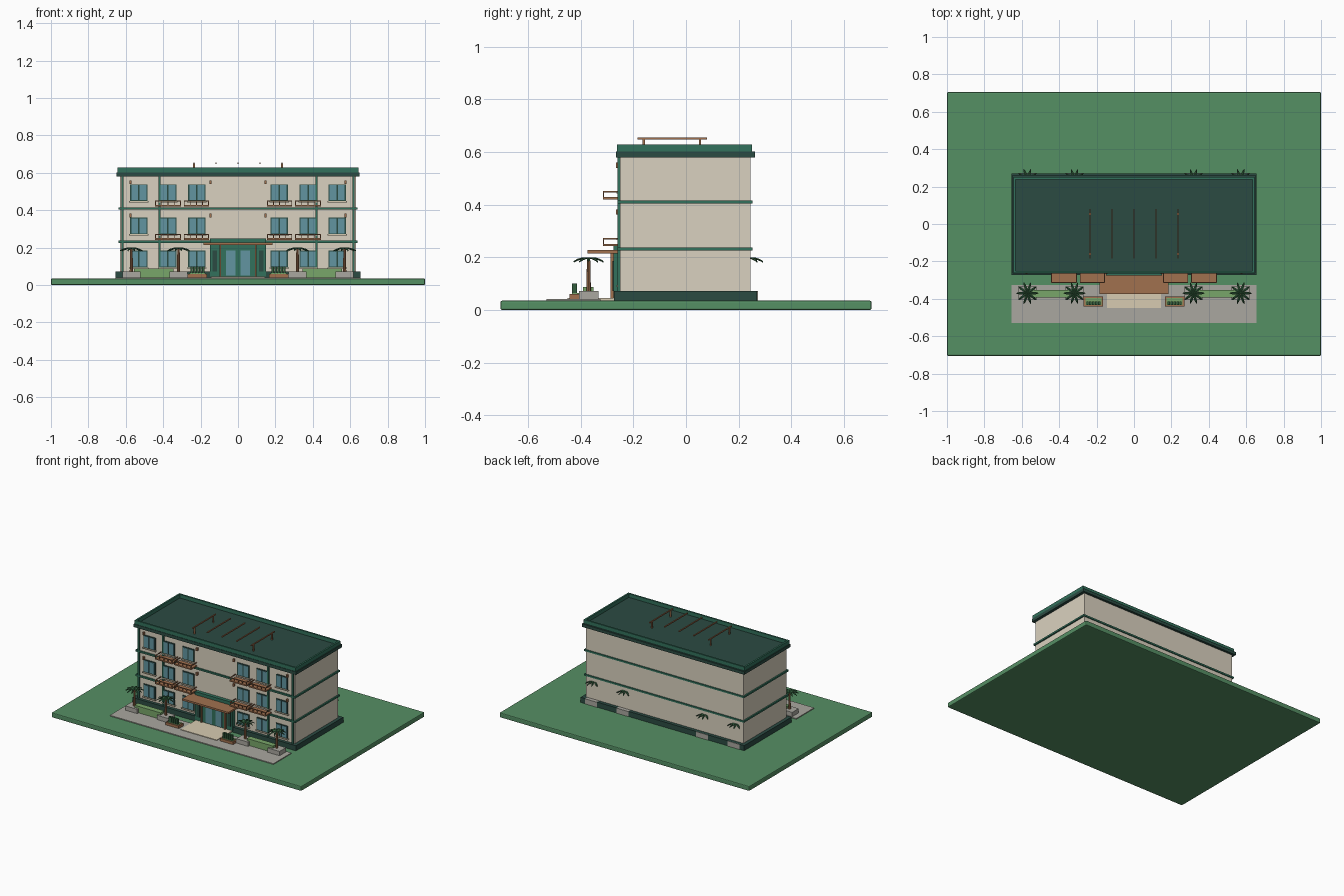
import bpy, bmesh, math
from mathutils import Matrix, Vector

cube = bpy.data.objects.get("Cube")
if cube:
    bpy.data.objects.remove(cube, do_unlink=True)


def srgb(r, g, b):
    return tuple((c / 255) ** 2.2 for c in (r, g, b)) + (1.0,)


def material(name, *rgb):
    m = bpy.data.materials.new(name)
    m.use_nodes = True
    m.diffuse_color = srgb(*rgb)
    m.node_tree.nodes["Principled BSDF"].inputs["Base Color"].default_value = srgb(*rgb)
    return m


LAWN = material("lawn green", 86, 142, 100)
DARK = material("dark green", 47, 76, 68)
TEAL = material("trim green", 54, 112, 92)
WALL = material("cream wall", 217, 208, 190)
WOOD = material("warm wood", 160, 112, 80)
GLASS = material("blue glass", 98, 148, 160)
STONE = material("grey paving", 168, 166, 158)
HEDGE = material("hedge green", 120, 165, 105)
PALE = material("pale step", 214, 202, 176)
LEAF = material("leaf green", 52, 92, 62)


def finish(name, bm, mat):
    me = bpy.data.meshes.new(name)
    bm.to_mesh(me)
    bm.free()
    me.materials.append(mat)
    ob = bpy.data.objects.new(name, me)
    bpy.context.collection.objects.link(ob)
    return ob


def box(name, x, y, z, mat, bevel=0):
    """Box from (low, high) ranges on each axis."""
    bm = bmesh.new()
    size = [r[1] - r[0] for r in (x, y, z)]
    mid = Vector([sum(r) / 2 for r in (x, y, z)])
    bmesh.ops.create_cube(bm, size=1, matrix=Matrix.Translation(mid) @ Matrix.Diagonal((*size, 1)))
    ob = finish(name, bm, mat)
    if bevel:
        mod = ob.modifiers.new("soft edge", "BEVEL")
        mod.width, mod.segments = bevel, 2
    return ob


def pair(name, x, y, z, mat):
    """Same box on the left and right sides."""
    box("left_" + name, x, y, z, mat)
    box("right_" + name, (-x[1], -x[0]), y, z, mat)


def around(c, w):
    return (c - w / 2, c + w / 2)


# Ground, paving and entrance step
box("lawn", (-1, 1), (-.705, .705), (0, .035), LAWN, .006)
box("paving", (-.655, .655), (-.53, -.325), (.03, .041), STONE)
box("entrance_step", (-.145, .145), (-.45, -.27), (.03, .045), PALE)

# Building body, plinth, floor bands and roof
FRONT = -.25
box("plinth", (-.655, .655), (-.273, .27), (.03, .072), DARK)
box("walls", (-.63, .63), (FRONT, .245), (.05, .59), WALL)
for z in (.232, .41):
    box("floor_band", (-.64, .64), (-.26, .252), around(z, .012), TEAL)
box("roof_slab", (-.65, .65), (-.265, .262), (.58, .602), DARK)
for y in ((-.262, -.25), (.238, .25)):
    box("long_parapet", (-.645, .645), y, (.6, .629), TEAL)
pair("parapet", (.633, .645), (-.262, .25), (.6, .629), TEAL)
for x in (.42, .617):
    pair("pilaster", around(x, .011), (-.261, FRONT), (.05, .585), TEAL)

# Roof pergola
for i in range(-2, 3):
    x = i * .1175
    box("roof_slat", around(x, .007), (-.185, .08), (.647, .655), WOOD)
    if abs(i) == 2:
        for y in (-.16, .053):
            box("roof_post", around(x, .009), around(y, .009), (.6, .65), WOOD)

# Windows: frame, two panes and a sill
for z0, height in ((.095, .09), (.272, .09), (.449, .09)):
    for x in (.22, .375, .53):
        pair("window_frame", around(x, .094), (-.256, FRONT), (z0, z0 + height), DARK)
        for side in (-1, 1):
            pair("window_pane", around(x + side * .022, .036), (-.259, FRONT),
                 (z0 + .005, z0 + height - .005), GLASS)
        pair("window_sill", around(x, .104), (-.264, FRONT), (z0 - .007, z0), PALE)

# Balconies with open rails
for z in (.242, .42):
    for x0, x1 in ((.155, .29), (.305, .443)):
        pair("balcony_floor", (x0, x1), (-.316, FRONT), (z, z + .009), WOOD)
        pair("balcony_front_rail", (x0, x1), (-.316, -.311), (z + .026, z + .031), WOOD)
        for x in (x0 + .0025, x1 - .0025):
            pair("balcony_side_rail", around(x, .005), (-.316, FRONT), (z + .026, z + .031), WOOD)
        for i in range(5):
            x = x0 + .0025 + i * (x1 - x0 - .005) / 4
            pair("balcony_baluster", around(x, .004), (-.316, -.312), (z, z + .029), WOOD)

# Wall lamps
for z in (.372, .55):
    for x in (.148, .575):
        pair("wall_lamp", around(x, .01), (-.266, FRONT), around(z, .02), WOOD)

# Entrance with doors and canopy
box("entrance_surround", (-.15, .15), (-.275, FRONT), (.045, .25), TEAL)
pair("door_pane", (.014, .065), (-.279, -.27), (.05, .185), GLASS)
pair("side_pane", (.112, .135), (-.279, -.27), (.072, .185), DARK)
box("canopy", (-.185, .185), (-.375, FRONT), (.214, .227), WOOD)
pair("canopy_post", around(.095, .01), (-.287, -.275), (.045, .215), WOOD)

# Hedges between the palms, and planted boxes by the entrance
pair("hedge", (.345, .555), (-.392, -.352), (.04, .088), HEDGE)
pair("planter_box", (.165, .27), (-.442, -.387), (.04, .06), WOOD)
pair("planter_soil", (.175, .26), (-.434, -.395), (.058, .064), HEDGE)
for i in range(5):
    pair("planter_shrub", around(.186 + i * .0158, .012), (-.433, -.415), (.06, .1), LEAF)


def palm(x, y):
    box("palm_planter", around(x, .095), around(y, .074), (.035, .072), STONE)
    bm = bmesh.new()
    bmesh.ops.create_cone(bm, cap_ends=True, segments=8, radius1=.009, radius2=.006, depth=.13,
                          matrix=Matrix.Translation((x, y, .134)))
    finish("palm_trunk", bm, WOOD)
    # Each frond is a folded, drooping blade
    bm = bmesh.new()
    for i in range(10):
        turn = Matrix.Translation((x, y, .2)) @ Matrix.Rotation(i * math.tau / 10, 4, "Z")
        rows = []
        for r, w, drop in ((0, .003, 0), (.025, .007, 0), (.045, .006, -.006), (.06, .001, -.014)):
            rows.append([bm.verts.new(turn @ Vector((r, s * w, drop - abs(s) * .003))) for s in (-1, 0, 1)])
        for a, b in zip(rows, rows[1:]):
            for k in (0, 1):
                bm.faces.new((a[k], b[k], b[k + 1], a[k + 1]))
    fronds = finish("palm_fronds", bm, LEAF)
    mod = fronds.modifiers.new("thickness", "SOLIDIFY")
    mod.thickness = .004


for px in (-.57, -.318, .318, .57):
    for py in (-.37, .236):
        palm(px, py)
